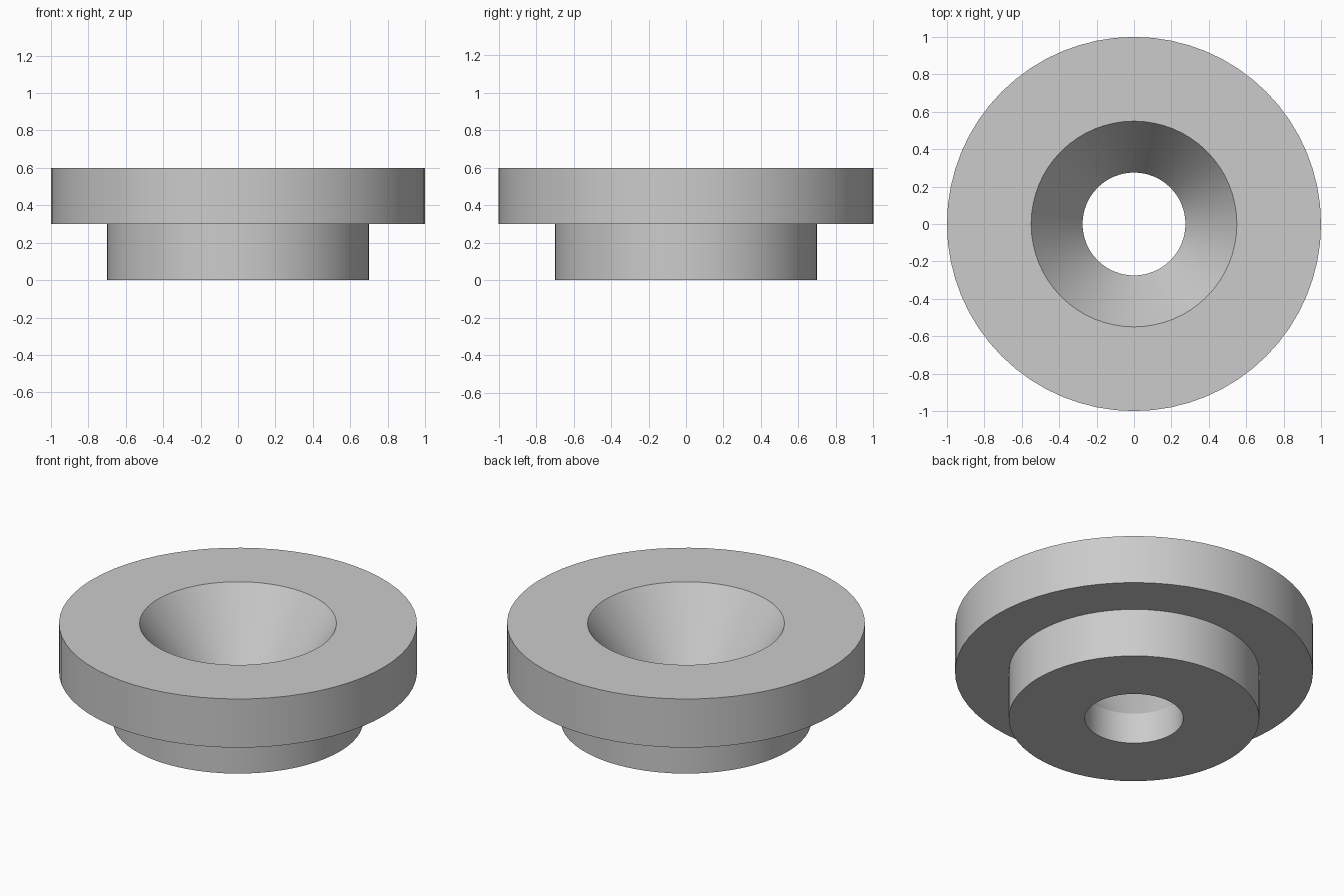
import bpy
import bmesh
import math

default = bpy.data.objects.get("Cube")
if default:
    bpy.data.objects.remove(default, do_unlink=True)

# Plain grey material
grey = bpy.data.materials.new("light_grey")
grey.use_nodes = True
colour = (0.6, 0.6, 0.6, 1)
grey.diffuse_color = colour
grey.node_tree.nodes["Principled BSDF"].inputs["Base Color"].default_value = colour

# Closed cross-section (radius, height): hub, flange, conical seat, bore
profile = [(0.275, 0), (0.7, 0), (0.7, 0.3), (1, 0.3),
           (1, 0.6), (0.55, 0.6), (0.275, 0.19)]

# Revolve the cross-section around the vertical axis
bm = bmesh.new()
verts = [bm.verts.new((r, 0, z)) for r, z in profile]
edges = [bm.edges.new((a, b)) for a, b in zip(verts, verts[1:] + verts[:1])]
bmesh.ops.spin(bm, geom=verts + edges, cent=(0, 0, 0), axis=(0, 0, 1),
               angle=math.tau, steps=64, use_merge=True)
bmesh.ops.remove_doubles(bm, verts=bm.verts, dist=0.0001)
bmesh.ops.recalc_face_normals(bm, faces=bm.faces)

mesh = bpy.data.meshes.new("flanged_bushing")
bm.to_mesh(mesh)
bm.free()
mesh.materials.append(grey)
bushing = bpy.data.objects.new("flanged_bushing", mesh)
bpy.context.collection.objects.link(bushing)

# Smooth walls with crisp rims
bpy.ops.object.select_all(action="DESELECT")
bushing.select_set(True)
bpy.context.view_layer.objects.active = bushing
bpy.ops.object.shade_smooth_by_angle(angle=math.radians(30))
